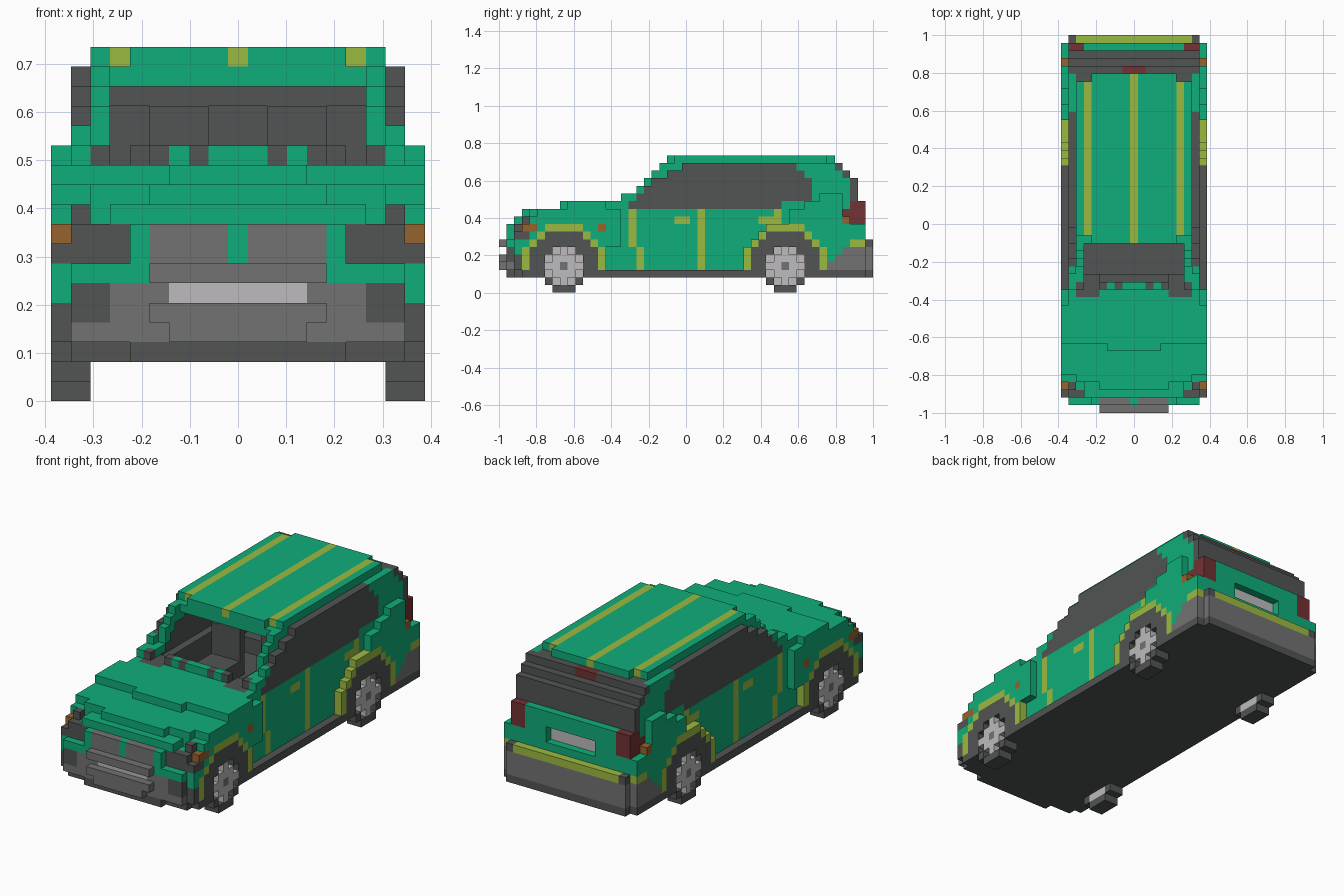
import bpy, bmesh

if "Cube" in bpy.data.objects:
    bpy.data.objects.remove(bpy.data.objects["Cube"], do_unlink=True)

V = 2 / 49   # size of one block; the car is 49 blocks long, 19 wide and 18 high
COLOURS = {
    "green": (0.005, 0.42, 0.195), "lime": (0.33, 0.49, 0.053),
    "dark grey": (0.082, 0.09, 0.084), "mid grey": (0.17, 0.17, 0.17),
    "light grey": (0.51, 0.50, 0.51), "orange": (0.30, 0.125, 0.026),
    "red": (0.17, 0.032, 0.034),
}
MATS = {}
for name, rgb in COLOURS.items():
    m = bpy.data.materials.new(name)
    m.diffuse_color = (*rgb, 1)
    m.use_nodes = True
    m.node_tree.nodes["Principled BSDF"].inputs["Base Color"].default_value = (*rgb, 1)
    MATS[name] = m
G, L, D, M, W, O, R = COLOURS
cells = {}   # (x, y, z) block -> (part, colour)


def block(part, colour, d, y, z):
    """Fill mirrored blocks: d = distance from the centre line, all ranges inclusive."""
    d, y, z = [(r, r) if isinstance(r, int) else r for r in (d, y, z)]
    for a in range(d[0], d[1] + 1):
        for j in range(y[0], y[1] + 1):
            for k in range(z[0], z[1] + 1):
                for x in {a, -a}:
                    if part:
                        cells[x, j, k] = (part, colour)
                    else:
                        cells.pop((x, j, k), None)


def clear(d, y, z):
    block(None, None, d, y, z)


# floor pan with stepped corners
block("floor_pan", D, (0, 5), 1, 2)
block("floor_pan", D, (0, 8), 2, 2)
block("floor_pan", D, (0, 9), (3, 47), 2)
block("floor_pan", D, (0, 8), 48, 2)

# lower body, with doors set in by one block
block("body", G, (0, 8), 1, (3, 6))
block("body", G, (0, 5), 1, (7, 8))
block("body", G, (0, 9), (2, 47), (3, 8))
clear(9, (14, 37), (3, 8))
block("body", G, (0, 8), (14, 47), (9, 10))
block("body", G, (0, 8), (45, 47), 11)

# hood in stepped layers, and front fenders
block("hood", G, (0, 6), (2, 15), 9)
block("hood", G, (7, 9), (4, 15), 9)
for d, y, z in [((0, 4), 3, 10), ((0, 7), 4, 10), ((0, 3), 8, 11)]:
    block("hood", G, d, (y, 15), z)
block("hood", G, (0, 9), (5, 15), 10)
block("hood", G, (0, 8), (9, 14), 11)
block("hood", G, (0, 4), (15, 16), 11)
block("hood", G, 8, (15, 17), 11)
block("front_fender", G, 9, (9, 13), 11)
block("front_fender", G, 9, (14, 15), (6, 10))

# cabin tub: dark lining, hollow inside
block("interior", D, (0, 7), (16, 44), (6, 10))
clear((0, 6), (18, 43), (7, 10))
block("interior", D, (5, 7), (15, 17), 11)

# cowl with dark wiper mounts
block("cowl", G, (0, 4), 16, 12)
for d in (2, 4, 7):
    block("wiper_mounts", D, d, 16, 12)
block("cowl", G, 8, (16, 17), 12)

# pillars, side windows and rear window, one layer per height
#        z: (front, window start, window end, rear)
LAYERS = {11: (16, 17, 36, 47), 12: (16, 18, 40, 46), 13: (18, 19, 40, 46),
          14: (19, 20, 40, 46), 15: (20, 22, 39, 45), 16: (21, 24, 38, 44)}
for z, (front, w0, w1, rear) in LAYERS.items():
    block("front_pillar", G, 8 if z < 14 else 7, (front, w0), z)
    block("front_pillar", G, 7, (front + 1, w0), z)
    block("rear_pillar", G, 8, (w1 + 1, rear), z)
    block("side_window", D, 8, (w0, w1), z)
    if z > 11:
        block("rear_window", D, (0, 7), (rear - 1, rear), z)
        block("rear_window", D, 8, rear, z)
block("body", G, (0, 7), (44, 47), 11)
block("brake_light", R, (0, 1), 44, 16)

# roof with three stripes
block("roof", G, (0, 5), (22, 43), 17)
block("roof", G, (6, 7), (23, 42), 17)
block("roof", G, (0, 7), 22, 16)
block("roof_stripe", L, 0, (22, 43), 17)
block("roof_stripe", L, 6, (23, 42), 17)

# seats: two in front, a bench behind
for y in (27, 37):
    block("seats", D, (2, 5), (y - 4, y), (7, 8))
    block("seats", D, (2, 5), y, (9, 12))
    block("seats", D, (2, 4), y, (13, 14))

# rear fender bulge
block("rear_fender", G, 9, (38, 44), (9, 10))
block("rear_fender", G, 9, (40, 44), 11)
block("rear_fender", G, 9, (42, 44), 12)

# front face: bumper, grille, number plate
block("front_bumper", M, (0, 8), 1, (3, 5))
block("front_bumper", M, (0, 4), 0, (4, 4))
block("front_bumper", M, (0, 3), 0, 3)
block("front_bumper", M, (0, 4), 0, 6)
block("grille", M, (1, 4), 1, (7, 8))
block("grille", G, 0, 1, (7, 8))
block("number_plate", W, (0, 3), 1, 5)
block("fog_light", D, (7, 8), 1, (4, 5))
block("fog_light", D, 9, 2, (3, 4))
block("headlight", D, (6, 8), 2, (7, 8))
block("headlight", D, 5, 2, 7)
block("headlight", D, 9, (2, 3), 7)
block("headlight", D, 8, 3, 9)
clear(9, 2, 8)
block("indicator", O, 9, (3, 4), 8)
block("indicator", O, 9, 13, 8)

# rear face: bumper, trim, lights, recessed plate
block("rear_bumper", M, (0, 8), 48, (3, 5))
for z in (3, 4, 5):
    block("rear_bumper", M, 9, (40 + z, 47), z)
block("rear_trim", L, (0, 7), 48, 6)
block("rear_trim", D, 8, 48, 6)
block("rear_trim", L, 9, (46, 47), 6)
block("tail_light", R, (7, 8), 47, (9, 11))
block("tail_light", R, 8, 46, (9, 11))
block("tail_light", R, 8, 45, 10)
block("indicator", O, 9, 45, 9)
clear((0, 3), 47, (8, 9))
block("number_plate", W, (0, 3), 46, (8, 9))

# door seams and handles
for y, z in [(17, (6, 10)), (18, (3, 5)), (26, (3, 10)), (36, (9, 10))]:
    block("door_seam", L, 8, y, z)
for y in (23, 34):
    block("door_handle", L, 8, (y, y + 1), 9)

# wheel arches and wheels
for yc in (8, 37):
    for z, half in [(3, 5), (4, 5), (5, 5), (6, 4), (7, 3)]:
        block("wheel_arch", D, 9, (yc - half + 1, yc + half - 1), z)
        for y in (yc - half, yc + half):
            block("wheel_arch", L, 9, y, z)
    block("wheel_arch", L, 9, (yc - 2, yc + 2), 8)
    wheel = "front_wheels" if yc == 8 else "rear_wheels"
    for a in range(-3, 4):
        for b in range(-3, 4):
            r = a * a + b * b
            if r <= 10:
                colour = M if r == 0 else W if r <= 5 else D
                block(wheel, colour, (8, 9), yc + a, 3 + b)
            if r == 5:   # gaps between the spokes
                clear(9, yc + a, 3 + b)

# turn the blocks of each part into one mesh, keeping only outer faces
FACES = {
    (1, 0, 0): [(1, 0, 0), (1, 1, 0), (1, 1, 1), (1, 0, 1)],
    (-1, 0, 0): [(0, 0, 0), (0, 0, 1), (0, 1, 1), (0, 1, 0)],
    (0, 1, 0): [(0, 1, 0), (0, 1, 1), (1, 1, 1), (1, 1, 0)],
    (0, -1, 0): [(0, 0, 0), (1, 0, 0), (1, 0, 1), (0, 0, 1)],
    (0, 0, 1): [(0, 0, 1), (1, 0, 1), (1, 1, 1), (0, 1, 1)],
    (0, 0, -1): [(0, 0, 0), (0, 1, 0), (1, 1, 0), (1, 0, 0)],
}
for part in sorted({p for p, c in cells.values()}):
    bm, verts, slots = bmesh.new(), {}, []
    for (x, y, z), (p, colour) in cells.items():
        if p != part:
            continue
        if colour not in slots:
            slots.append(colour)
        for (nx, ny, nz), corners in FACES.items():
            if (x + nx, y + ny, z + nz) in cells:
                continue
            loop = []
            for cx, cy, cz in corners:
                key = (x + cx, y + cy, z + cz)
                if key not in verts:
                    verts[key] = bm.verts.new(((key[0] - 0.5) * V, (key[1] - 24.5) * V, key[2] * V))
                loop.append(verts[key])
            bm.faces.new(loop).material_index = slots.index(colour)
    if bm.faces:
        mesh = bpy.data.meshes.new(part)
        for colour in slots:
            mesh.materials.append(MATS[colour])
        bm.to_mesh(mesh)
        bpy.context.collection.objects.link(bpy.data.objects.new(part, mesh))
    bm.free()
